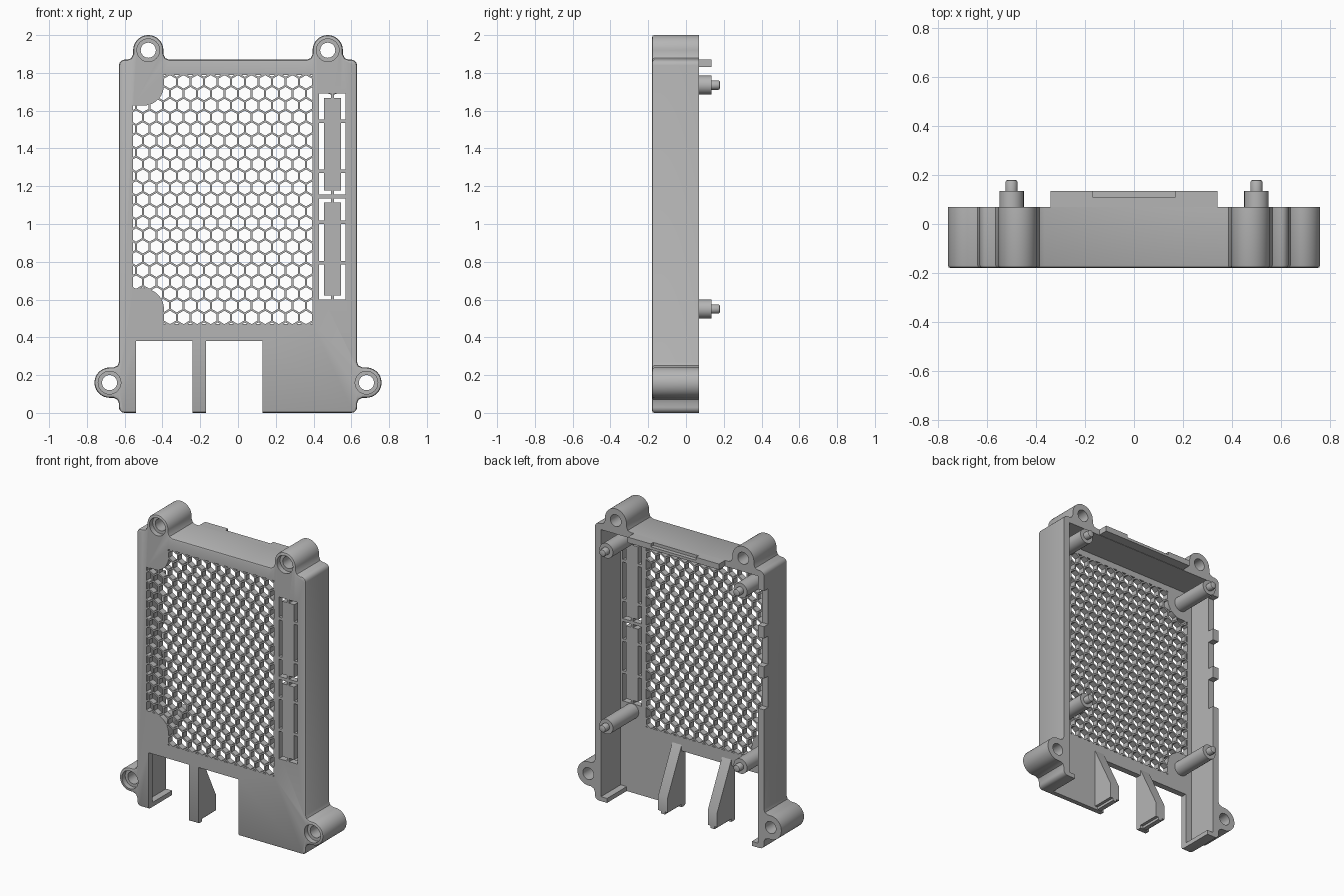
import bpy, bmesh, math

if "Cube" in bpy.data.objects:
    bpy.data.objects.remove(bpy.data.objects["Cube"])

GREY = (0.46, 0.46, 0.46, 1)
mat = bpy.data.materials.new("plain grey plastic")
mat.use_nodes = True
mat.diffuse_color = GREY
mat.node_tree.nodes["Principled BSDF"].inputs["Base Color"].default_value = GREY

FRONT, INNER, BACK = -0.18, -0.14, 0.07
HALF_W, TOP = 0.63, 1.87


def prism(name, outlines, y0, y1, bevel=0, bevel_y=None):
    """Extrude x-z outlines along y; optionally chamfer one end."""
    bm = bmesh.new()
    for pts in outlines:
        face = bm.faces.new([bm.verts.new((x, y0, z)) for x, z in pts])
        ext = bmesh.ops.extrude_face_region(bm, geom=[face])["geom"]
        for v in ext:
            if isinstance(v, bmesh.types.BMVert):
                v.co.y = y1
    bmesh.ops.recalc_face_normals(bm, faces=bm.faces)
    if bevel:
        edges = [e for e in bm.edges
                 if all(abs(v.co.y - bevel_y) < 1e-5 for v in e.verts)]
        bmesh.ops.bevel(bm, geom=edges, offset=bevel, segments=2,
                        profile=0.5, affect='EDGES')
    return finish(name, bm)


def finish(name, bm):
    me = bpy.data.meshes.new(name)
    bm.to_mesh(me)
    bm.free()
    me.materials.append(mat)
    ob = bpy.data.objects.new(name, me)
    bpy.context.scene.collection.objects.link(ob)
    return ob


def rect(x0, x1, z0, z1):
    return [(x0, z0), (x1, z0), (x1, z1), (x0, z1)]


def circle(x, z, r, n=32, start=0.0, sweep=math.tau, closed=True):
    steps = n if closed else n - 1
    return [(x + r * math.cos(start + sweep * i / steps),
             z + r * math.sin(start + sweep * i / steps)) for i in range(n)]


def cut(target, cutter):
    """Subtract the cutter and drop it."""
    mod = target.modifiers.new("cut", 'BOOLEAN')
    mod.operation, mod.solver, mod.object = 'DIFFERENCE', 'EXACT', cutter
    bpy.context.view_layer.update()
    deps = bpy.context.evaluated_depsgraph_get()
    me = bpy.data.meshes.new_from_object(target.evaluated_get(deps))
    target.modifiers.clear()
    target.data = me
    bpy.data.objects.remove(cutter)


def cut_prism(target, outlines, y0, y1):
    cut(target, prism("cutter", outlines, y0, y1))


# Outline of the case, with screw ears flared into the walls
R = 0.08
flare = [(-0.11, -0.05), (-0.09, -0.042), (-0.08, -0.02)]
ear = flare + circle(0, 0, R, 21, math.pi, -math.pi, False)
ear += [(-u, v) for u, v in reversed(flare)]
LOW, HIGH = (0.68, 0.16), (0.475, 1.92)

half = circle(0.60, 0.03, 0.03, 6, -math.pi / 2, math.pi / 2, False)
half += [(LOW[0] + v, LOW[1] + u) for u, v in ear]
half += circle(0.60, 1.84, 0.03, 6, 0, math.pi / 2, False)
half += [(HIGH[0] - u, HIGH[1] + v) for u, v in ear]
outline = half + [(-x, z) for x, z in reversed(half)]
case = prism("case_shell", [outline], FRONT, BACK, 0.012, FRONT)

# Hollow interior, open at the back and along the bottom
cut_prism(case, [rect(-0.585, 0.585, 0.03, 1.83)], INNER, 0.2)
cut_prism(case, [rect(-0.54, 0.54, -0.1, 0.2)], INNER, 0.2)

# Connector openings in the lower front
cut_prism(case, [rect(-0.54, -0.24, -0.1, 0.38),
                 rect(-0.17, 0.13, -0.1, 0.38)], -0.3, 0.2)

# Screw holes with counterbores
ears = [(s * x, z) for x, z in (LOW, HIGH) for s in (-1, 1)]
cut_prism(case, [circle(x, z, 0.04) for x, z in ears], -0.3, 0.2)
cut_prism(case, [circle(x, z, 0.06) for x, z in ears], -0.3, FRONT + 0.035)

# Notches in the rear edge of the right wall
cut_prism(case, [rect(-0.7, -0.57, z0, z1) for z0, z1 in
                 ((1.5, 1.74), (1.23, 1.42), (0.94, 1.15))], 0.025, 0.2)
bm = bmesh.new()
bmesh.ops.create_cone(bm, cap_ends=True, segments=32, radius1=0.09,
                      radius2=0.09, depth=0.13)
for v in bm.verts:
    v.co = (-0.635 + v.co.z, BACK + v.co.y * 0.6, 0.72 + v.co.x)
bmesh.ops.recalc_face_normals(bm, faces=bm.faces)
cut(case, finish("cutter", bm))

# Vent window, stepping around the two right-hand posts
window = [(0.395, 0.47), (0.395, 1.79), (-0.395, 1.79)]
window += circle(-0.5, 1.735, 0.108, 10, 0, -math.pi / 2, False)
window += [(-0.555, 1.627), (-0.555, 0.658)]
window += circle(-0.5, 0.55, 0.108, 10, math.pi / 2, -math.pi / 2, False)
window += [(-0.395, 0.47)]
cut_prism(case, [window], -0.3, 0.0)

# Honeycomb grille
PITCH = 0.072
grille = prism("honeycomb_grille", [window], FRONT, INNER)
cells = []
for row in range(23):
    for col in range(16):
        x = -0.612 + PITCH * (col + 0.5 * (row % 2))
        z = 0.443 + PITCH * math.sqrt(0.75) * row
        cells.append(circle(x, z, 0.0355, 6, math.pi / 6))
cut_prism(grille, cells, -0.3, 0.0)

# Slotted outlines around two narrow front panels
for z0, z1, bridges in ((0.60, 1.135, (0.795, 1.01)),
                        (1.155, 1.69, (1.28, 1.545))):
    stops = [z0] + [b + d for b in bridges for d in (-0.009, 0.009)] + [z1]
    sides = [rect(x, x + 0.025, stops[i], stops[i + 1])
             for x in (0.43, 0.545) for i in (0, 2, 4)]
    ends = [rect(a, b, z, z + 0.022) for z in (z0, z1 - 0.022)
            for a, b in ((0.43, 0.493), (0.507, 0.57))]
    cut_prism(case, sides, -0.3, 0.0)
    cut_prism(case, ends, -0.3, 0.0)

# Tapered ribs beside the connector openings
for name, x0 in (("middle_rib", -0.24), ("left_rib", 0.13)):
    bm = bmesh.new()
    profile = [(INNER, 0.02), (0.01, 0.02), (0.01, 0.12), (INNER, 0.42)]
    face = bm.faces.new([bm.verts.new((x0, y, z)) for y, z in profile])
    for v in bmesh.ops.extrude_face_region(bm, geom=[face])["geom"]:
        if isinstance(v, bmesh.types.BMVert):
            v.co.x += 0.07
    bmesh.ops.recalc_face_normals(bm, faces=bm.faces)
    finish(name, bm)
    prism(name + "_foot", [rect(x0 + 0.02, x0 + 0.05, 0.003, 0.02)], INNER, 0.01)

# Board posts with locating pins
for side, x in (("right", -0.5), ("left", 0.5)):
    for level, z in (("upper", 1.735), ("lower", 0.55)):
        prism(f"{level}_{side}_post", [circle(x, z, 0.05)], INNER, 0.135)
        prism(f"{level}_{side}_pin", [circle(x, z, 0.025, 24)],
              0.135, 0.18, 0.01, 0.18)

# Rear tab on the top wall, with a shallow catch recess
tab = prism("top_tab", [rect(-0.34, 0.34, 1.832, TOP)], BACK, 0.135)
cut_prism(tab, [rect(-0.168, 0.168, 1.85, 1.9)], 0.108, 0.2)

# Smooth round parts, keep corners sharp
bpy.ops.object.select_all(action='DESELECT')
for ob in bpy.context.scene.objects:
    if ob.type == 'MESH' and ob.name != "honeycomb_grille":
        ob.select_set(True)
        bpy.context.view_layer.objects.active = ob
bpy.ops.object.shade_smooth_by_angle(angle=math.radians(30))
